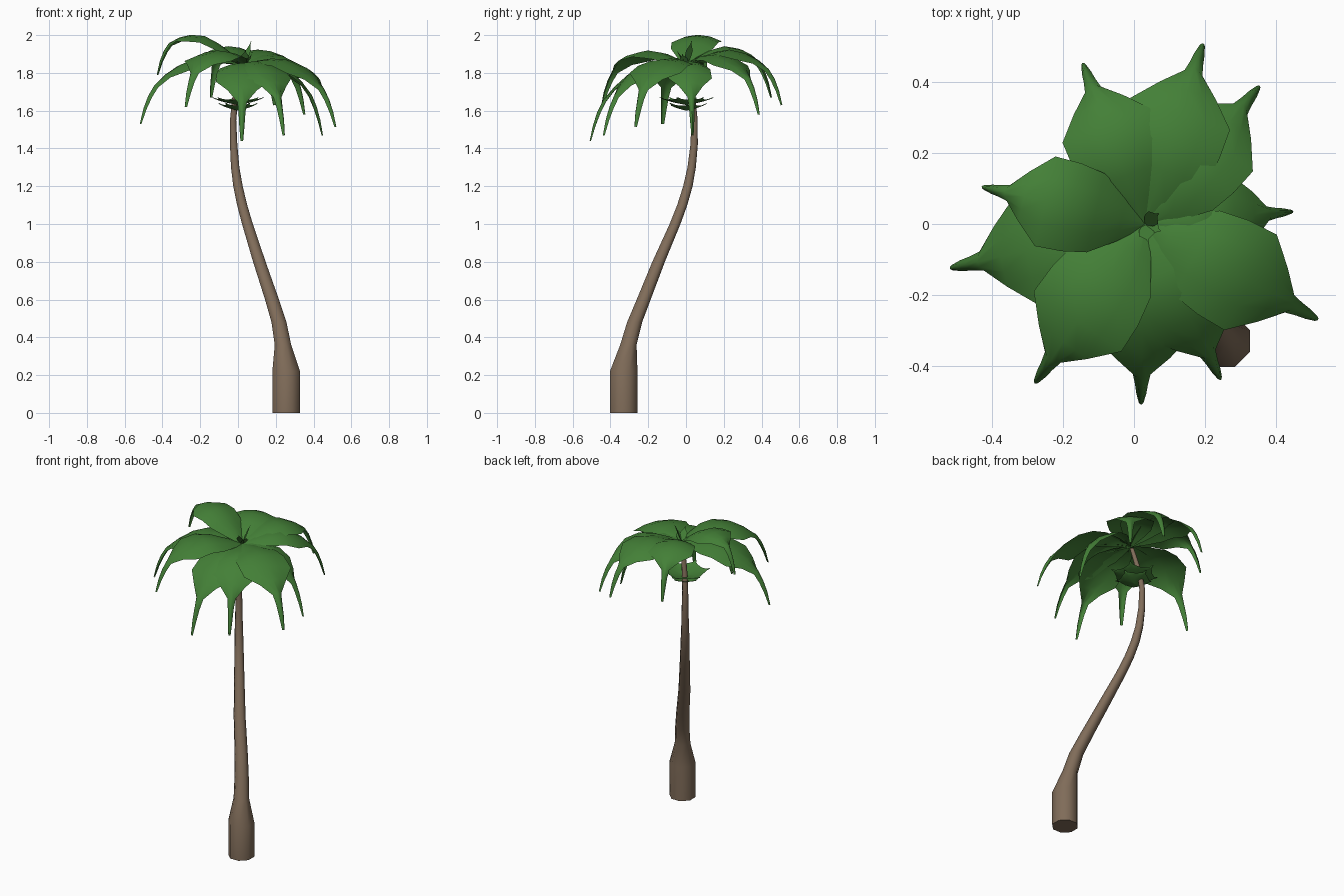
import bpy, bmesh, math
from mathutils import Vector

if "Cube" in bpy.data.objects:
    bpy.data.objects.remove(bpy.data.objects["Cube"])


def material(name, col):
    m = bpy.data.materials.new(name)
    m.diffuse_color = (*col, 1)
    m.use_nodes = True
    m.node_tree.nodes["Principled BSDF"].inputs["Base Color"].default_value = m.diffuse_color
    return m


bark = material("bark brown", (0.215, 0.15, 0.10))
green = material("leaf green", (0.057, 0.215, 0.038))


def finish(bm, name, mat, angle):
    me = bpy.data.meshes.new(name)
    bm.to_mesh(me)
    bm.free()
    me.materials.append(mat)
    ob = bpy.data.objects.new(name, me)
    bpy.context.collection.objects.link(ob)
    bpy.ops.object.select_all(action='DESELECT')
    ob.select_set(True)
    bpy.context.view_layer.objects.active = ob
    bpy.ops.object.shade_smooth_by_angle(angle=math.radians(angle))
    return ob


# Trunk: eight-sided rings along a leaning S path (x, y, z, radius)
path = [(.255, -.33, 0, .079), (.255, -.33, .22, .079), (.238, -.305, .36, .047),
        (.217, -.272, .48, .043), (.18, -.224, .6, .040), (.113, -.145, .8, .036),
        (.05, -.058, 1.0, .031), (.022, -.02, 1.1, .029), (.0, .01, 1.2, .027),
        (-.015, .03, 1.3, .024), (-.023, .043, 1.42, .021), (-.026, .045, 1.55, .018),
        (-.015, .035, 1.66, .017), (.02, .005, 1.83, .013)]
bm = bmesh.new()
rings = []
for x, y, z, r in path:
    rings.append([bm.verts.new((x + r * math.cos((i + .5) * math.pi / 4),
                                y + r * math.sin((i + .5) * math.pi / 4), z)) for i in range(8)])
for a, b in zip(rings, rings[1:]):
    for i in range(8):
        j = (i + 1) % 8
        bm.faces.new((a[i], a[j], b[j], b[i]))
bm.faces.new(rings[0][::-1])
bm.faces.new(rings[-1])
finish(bm, "trunk", bark, 50)

# Leaf stations: distance along, arch height, half width
STATIONS = [(0, 0, .08), (.14, .065, .5), (.3, .13, .88), (.45, .175, .98), (.61, .19, 1.0),
            (.74, .183, .56), (.86, .16, .18), (.92, .122, .13), (.965, .07, .10), (1, 0, .05)]


def leaf(name, base, tip, width, arch=1.0, droop=.035, fold=0.018):
    base, tip = Vector(base), Vector(tip)
    span = tip - base
    side = Vector((-span.y, span.x, 0)).normalized()
    centres = [base + span * t + Vector((0, 0, h * arch)) for t, h, w in STATIONS]
    last = len(centres) - 1
    bm = bmesh.new()
    rows = []
    for n, (c, (t, h, w)) in enumerate(zip(centres, STATIONS)):
        # edges bend down, and the narrow tip is folded inwards
        tangent = centres[min(n + 1, last)] - centres[max(n - 1, 0)]
        down = side.cross(tangent).normalized()
        depth = droop * w if t < .8 else fold * min(1, w / .13)
        axis = Vector((0, 0, -1)) if t < .8 else down
        rows.append([bm.verts.new(c + side * (k * w * width) + axis * (depth * k * k))
                     for k in (-1, -.5, 0, .5, 1)])
    for a, b in zip(rows, rows[1:]):
        for i in range(4):
            bm.faces.new((a[i], b[i], b[i + 1], a[i + 1]))
    return finish(bm, name, green, 60)


# Ten large arching fronds, given by their tips
crown = (.03, 0, 1.845)
tips = [(.195, .51, 1.63), (.355, .39, 1.58), (.45, .035, 1.47), (.52, -.27, 1.515),
        (.245, -.44, 1.47), (.02, -.51, 1.44), (-.28, -.45, 1.62), (-.52, -.125, 1.53),
        (-.43, .105, 1.79), (-.145, .455, 1.67)]
for n, tip in enumerate(tips):
    reach = math.hypot(tip[0] - crown[0], tip[1] - crown[1])
    leaf(f"frond_{n + 1}", crown, tip, .275 * reach)

# Small two-layer rosette of young leaves under the crown
for layer, (count, r, z, rise, w) in enumerate([(5, .11, 1.6, .04, .05), (6, .145, 1.63, .04, .06)]):
    for n in range(count):
        a = n * math.tau / count + .3 + layer * .4
        b = Vector((0, .003, z))
        leaf(f"rosette_leaf_{layer + 1}_{n + 1}", b,
             b + Vector((r * math.cos(a), r * math.sin(a), rise)), w, -.03, -.008, -.004)

# Upright shoots at the top
for n, tip in enumerate([(.07, .03, 1.97), (.04, -.05, 1.92), (.075, -.02, 1.9)]):
    leaf(f"shoot_{n + 1}", (.03, 0, 1.84), tip, .022, 0, 0, 0)
